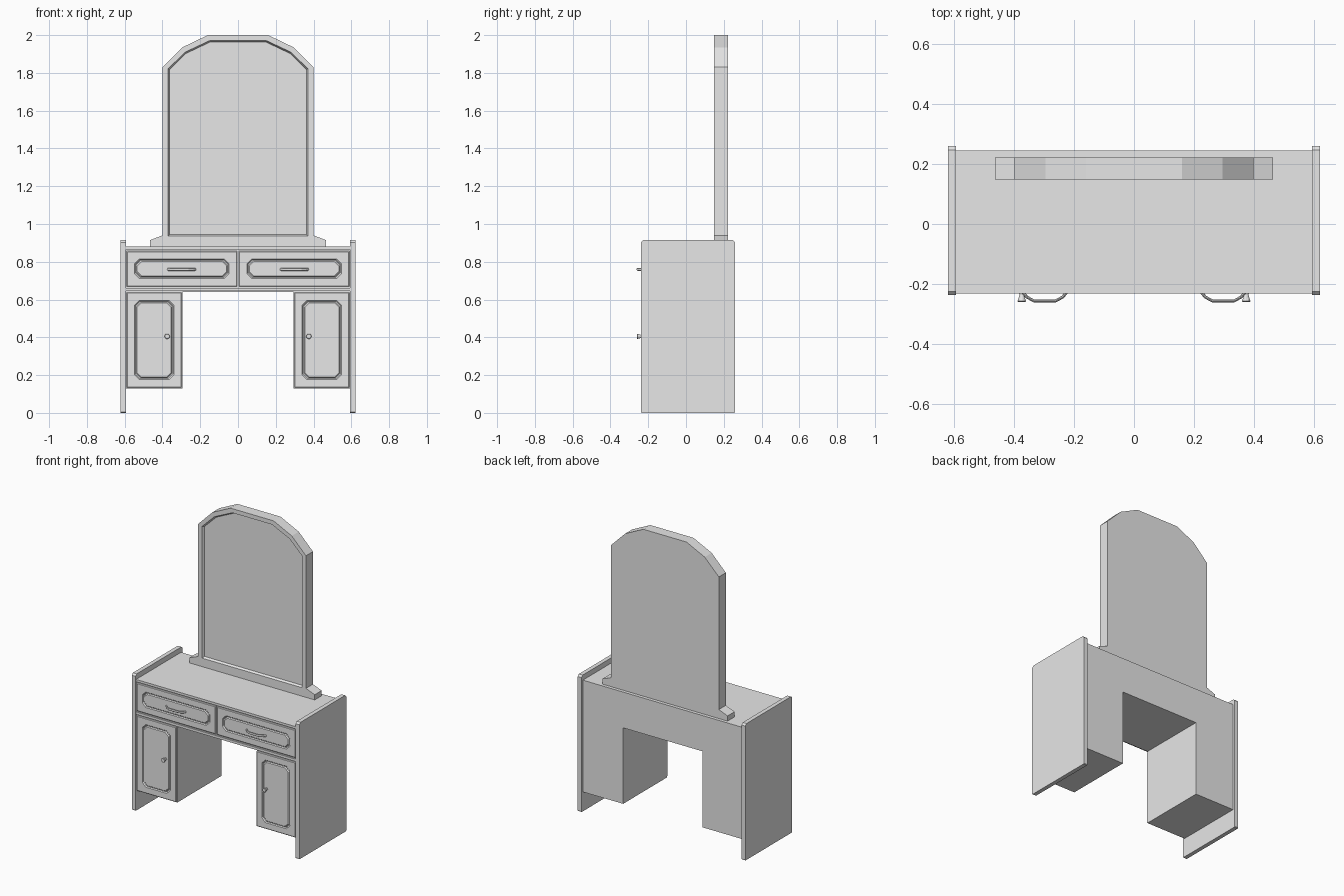
import bpy
import bmesh
from math import cos, sin, tau
from mathutils import Vector

cube = bpy.data.objects.get("Cube")
if cube:
    bpy.data.objects.remove(cube, do_unlink=True)

grey = bpy.data.materials.new("plain_grey")
grey.use_nodes = True
colour = (0.8, 0.8, 0.8, 1)
grey.diffuse_color = colour
grey.node_tree.nodes["Principled BSDF"].inputs["Base Color"].default_value = colour


def loft(name, loops):
    """Bridge matching closed loops and cap both ends."""
    bm = bmesh.new()
    rings = [[bm.verts.new(p) for p in loop] for loop in loops]
    for a, b in zip(rings, rings[1:]):
        for i in range(len(a)):
            j = (i + 1) % len(a)
            bm.faces.new((a[i], a[j], b[j], b[i]))
    bm.faces.new(rings[0])
    bm.faces.new(rings[-1])
    bmesh.ops.recalc_face_normals(bm, faces=bm.faces)
    mesh = bpy.data.meshes.new(name)
    bm.to_mesh(mesh)
    bm.free()
    mesh.materials.append(grey)
    obj = bpy.data.objects.new(name, mesh)
    bpy.context.collection.objects.link(obj)
    return obj


def at_y(outline, y):
    return [(x, y, z) for x, z in outline]


def slab(name, outline, y0, y1):
    return loft(name, [at_y(outline, y0), at_y(outline, y1)])


def octagon(x0, x1, z0, z1, c):
    """Rectangle with cut corners."""
    return [(x0 + c, z0), (x1 - c, z0), (x1, z0 + c), (x1, z1 - c),
            (x1 - c, z1), (x0 + c, z1), (x0, z1 - c), (x0, z0 + c)]


def rect(x0, x1, z0, z1):
    return [(x0, z0), (x1, z0), (x1, z1), (x0, z1)]


CARCASS_Y, FRONT_Y, BACK_Y = -0.222, -0.232, 0.245


def moulded_front(name, x0, x1, z0, z1):
    """Door or drawer front with an octagonal routed groove."""
    steps = [(0, 0.001, CARCASS_Y + 0.002), (0, 0.001, FRONT_Y + 0.004),
             (0.004, 0.001, FRONT_Y), (0.042, 0.026, FRONT_Y),
             (0.047, 0.025, FRONT_Y + 0.006), (0.051, 0.024, FRONT_Y + 0.006),
             (0.056, 0.023, FRONT_Y)]
    return loft(name, [at_y(octagon(x0 + d, x1 - d, z0 + d, z1 - d, c), y)
                       for d, c, y in steps])


# Kneehole carcass with pedestals, top board and rail
half = [(0.595, 0.87), (0.595, 0.13), (0.295, 0.13), (0.295, 0.64)]
slab("carcass", half + [(-x, z) for x, z in reversed(half)], CARCASS_Y, BACK_Y)
slab("table_top", rect(-0.595, 0.595, 0.864, 0.88), FRONT_Y, BACK_Y)
slab("drawer_rail", rect(-0.595, 0.595, 0.645, 0.662), FRONT_Y, CARCASS_Y + 0.002)

# Mirror frame with a recessed glass
def arch(points):
    return points + [(-x, z) for x, z in reversed(points)]


outer = arch([(0.4, 0.88), (0.4, 1.83), (0.295, 1.935), (0.16, 2.0)])
inner = arch([(0.37, 0.937), (0.37, 1.822), (0.28, 1.91), (0.148, 1.972)])
glass = arch([(0.362, 0.945), (0.362, 1.818), (0.275, 1.903), (0.146, 1.964)])
loft("mirror", [at_y(outer, 0.223), at_y(outer, 0.149), at_y(inner, 0.149),
                at_y(glass, 0.164)])

for side, word in ((1, "left"), (-1, "right")):
    def span(a, b):
        return sorted((side * a, side * b))

    # Side panel with trimmed corners
    profile = octagon(-0.238, 0.26, 0, 0.915, 0.012)
    profile[0], profile[1] = (-0.234, 0), (0.256, 0)
    profile[2], profile[7] = (0.26, 0.004), (-0.238, 0.004)
    loft(word + "_side_panel",
         [[(side * x, y, z) for y, z in profile] for x in (0.594, 0.622)])

    # Mirror foot
    foot = [(0.4, 0.88), (0.465, 0.88), (0.465, 0.915), (0.4, 0.94)]
    slab(word + "_mirror_foot", [(side * x, z) for x, z in foot], 0.149, 0.223)

    moulded_front(word + "_drawer", *span(0.005, 0.59), 0.669, 0.857)
    moulded_front(word + "_door", *span(0.298, 0.59), 0.134, 0.638)

    # Bowed drawer handle, an oval tube
    path = [Vector((side * x, y)) for x, y in
            ((0.225, -0.228), (0.238, -0.244), (0.262, -0.257),
             (0.335, -0.257), (0.358, -0.244), (0.372, -0.228))]
    rings = []
    for i, p in enumerate(path):
        t = (path[min(i + 1, 5)] - path[max(i - 1, 0)]).normalized()
        rings.append([(p.x - t.y * 0.005 * cos(a), p.y + t.x * 0.005 * cos(a),
                       0.76 + 0.008 * sin(a))
                      for a in (tau * k / 8 for k in range(8))])
    loft(word + "_drawer_handle", rings)

    # Flared door knob
    loft(word + "_door_knob",
         [[(side * 0.375 + r * cos(tau * k / 12), y, 0.405 + r * sin(tau * k / 12))
           for k in range(12)]
          for r, y in ((0.009, -0.228), (0.008, -0.238), (0.014, -0.258), (0.012, -0.26))])
